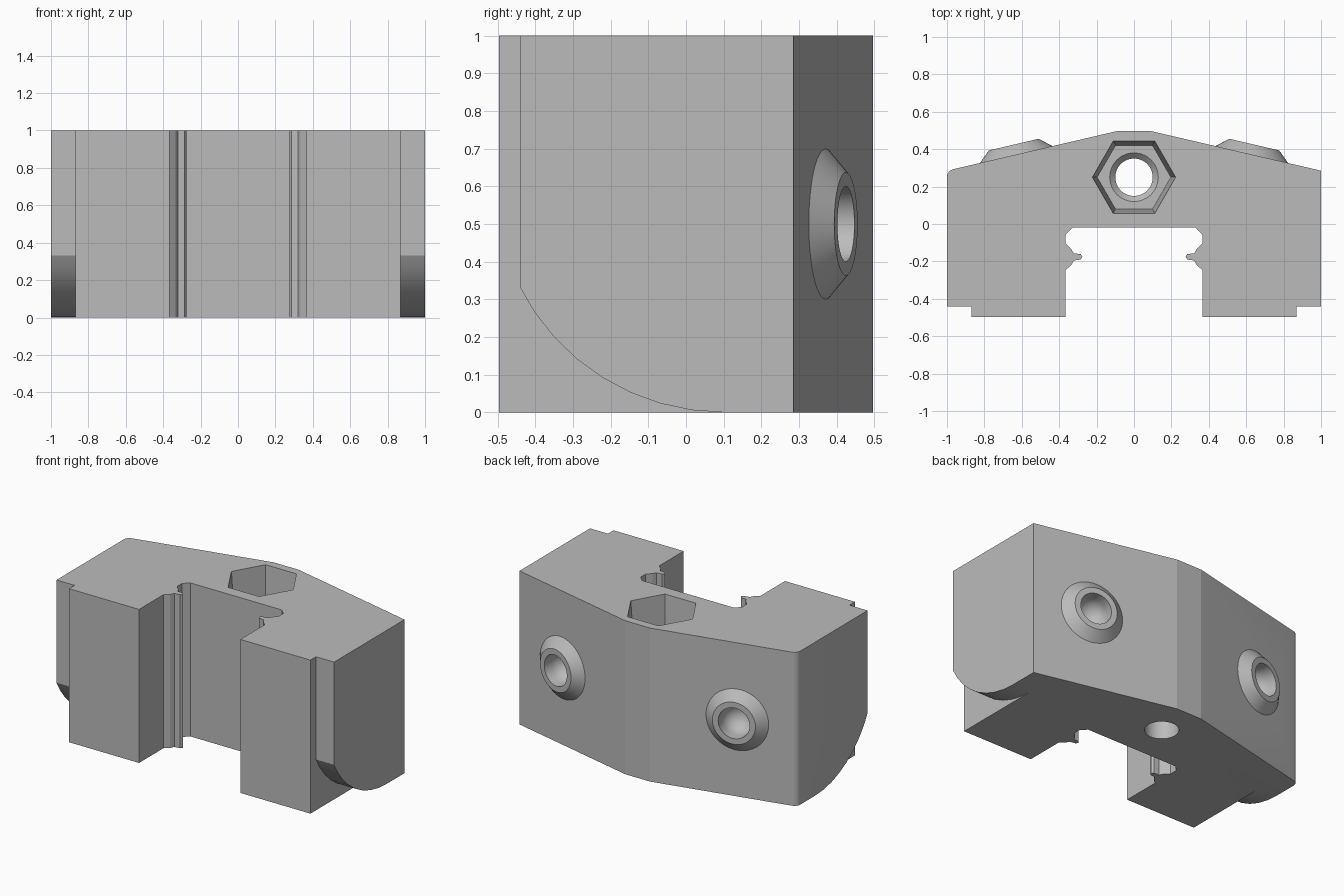
import bpy, bmesh
from math import sin, cos, pi, radians
from mathutils import Vector, Matrix

cube = bpy.data.objects.get("Cube")
if cube:
    bpy.data.objects.remove(cube, do_unlink=True)

grey = bpy.data.materials.new("plain grey")
grey.use_nodes = True
grey.diffuse_color = (0.5, 0.5, 0.5, 1)
grey.node_tree.nodes["Principled BSDF"].inputs["Base Color"].default_value = (0.5, 0.5, 0.5, 1)


def loft(name, rings, matrix=None):
    """Closed solid through equal-length point rings, capped at both ends."""
    bm = bmesh.new()
    loops = [[bm.verts.new(p) for p in ring] for ring in rings]
    n = len(loops[0])
    for a, b in zip(loops, loops[1:]):
        for i in range(n):
            j = (i + 1) % n
            bm.faces.new((a[i], a[j], b[j], b[i]))
    bm.faces.new(loops[0])
    bm.faces.new(loops[-1])
    bmesh.ops.recalc_face_normals(bm, faces=bm.faces)
    if matrix:
        bm.transform(matrix)
    mesh = bpy.data.meshes.new(name)
    bm.to_mesh(mesh)
    bm.free()
    mesh.materials.append(grey)
    obj = bpy.data.objects.new(name, mesh)
    bpy.context.collection.objects.link(obj)
    return obj


def turned(name, profile, sides, matrix):
    """Turned solid from (radius, height) pairs."""
    turns = [2 * pi * i / sides for i in range(sides)]
    return loft(name, [[(r * cos(t), r * sin(t), h) for t in turns]
                       for r, h in profile], matrix)


def combine(target, tool, operation):
    tool.hide_render = True
    mod = target.modifiers.new(operation.lower(), 'BOOLEAN')
    mod.operation = operation
    mod.solver = 'EXACT'
    mod.object = tool
    bpy.ops.object.select_all(action='DESELECT')
    bpy.context.view_layer.objects.active = target
    target.select_set(True)
    bpy.ops.object.modifier_apply(modifier=mod.name)
    bpy.data.objects.remove(tool, do_unlink=True)


# Main block: half outline from the slot, round the leg, to the back ridge
slot = [(0.33, -0.02), (0.365, -0.055), (0.365, -0.105), (0.335, -0.135),
        (0.322, -0.158), (0.285, -0.16), (0.275, -0.175), (0.285, -0.19),
        (0.322, -0.195), (0.335, -0.22), (0.365, -0.245), (0.365, -0.497)]
leg = [(0.87, -0.497), (0.87, -0.44), (1, -0.44)]
right_half = slot + leg + [(1, 0.285), (0.09, 0.497)]
# The opposite back corner is rounded
fillet = 0.0443
corner = [(1 - fillet + fillet * cos(t), 0.25 + fillet * sin(t))
          for t in (radians(76.6 * i / 9) for i in range(10))]
left_half = [(-x, y) for x, y in slot + leg + corner + [(0.09, 0.497)]]
outline = right_half + left_half[::-1]
block = loft("clamp_block", [[(x, y, z) for x, y in outline] for z in (0, 1)])

# Curved underside of the two side flanges
radius = 0.607
arc = [(0.1 - radius * sin(t), radius - radius * cos(t))
       for t in (radians(8 * i) for i in range(10))]
under = arc + [(arc[-1][0], -0.1), (0.1, -0.1)]
for side in (-1, 1):
    tool = loft("flange_cutter", [[(side * x, y, z) for y, z in under]
                                  for x in (0.87, 1.1)])
    combine(block, tool, 'DIFFERENCE')

# Conical bosses with rounded sockets on the sloping back faces
dome = [(0.1 * cos(t), -0.1 * sin(t)) for t in (radians(11 * i) for i in range(9))]
for side in (-1, 1):
    place = (Matrix.Translation((side * 0.63, 0.371, 0.5)) @
             Vector((side * 0.227, 0.974, 0)).to_track_quat('Z', 'Y').to_matrix().to_4x4())
    combine(block, turned("boss", [(0.211, -0.01), (0.137, 0.055)], 48, place), 'UNION')
    combine(block, turned("socket_cutter", [(0.1, 0.1)] + dome, 48, place), 'DIFFERENCE')

# Tapered hexagonal pocket with a countersunk through hole
centre = Matrix.Translation((0, 0.25, 0))
combine(block, turned("hex_cutter", [(0.226, 1.05), (0.197, 0.65)], 6, centre), 'DIFFERENCE')
hole = [(0.14, 0.66), (0.1, 0.62), (0.1, -0.1)]
combine(block, turned("hole_cutter", hole, 48, centre), 'DIFFERENCE')

# One colour, smooth curves, crisp edges
block.data.materials.clear()
block.data.materials.append(grey)
bpy.ops.object.select_all(action='DESELECT')
block.select_set(True)
bpy.context.view_layer.objects.active = block
bpy.ops.object.shade_smooth_by_angle(angle=radians(12))
